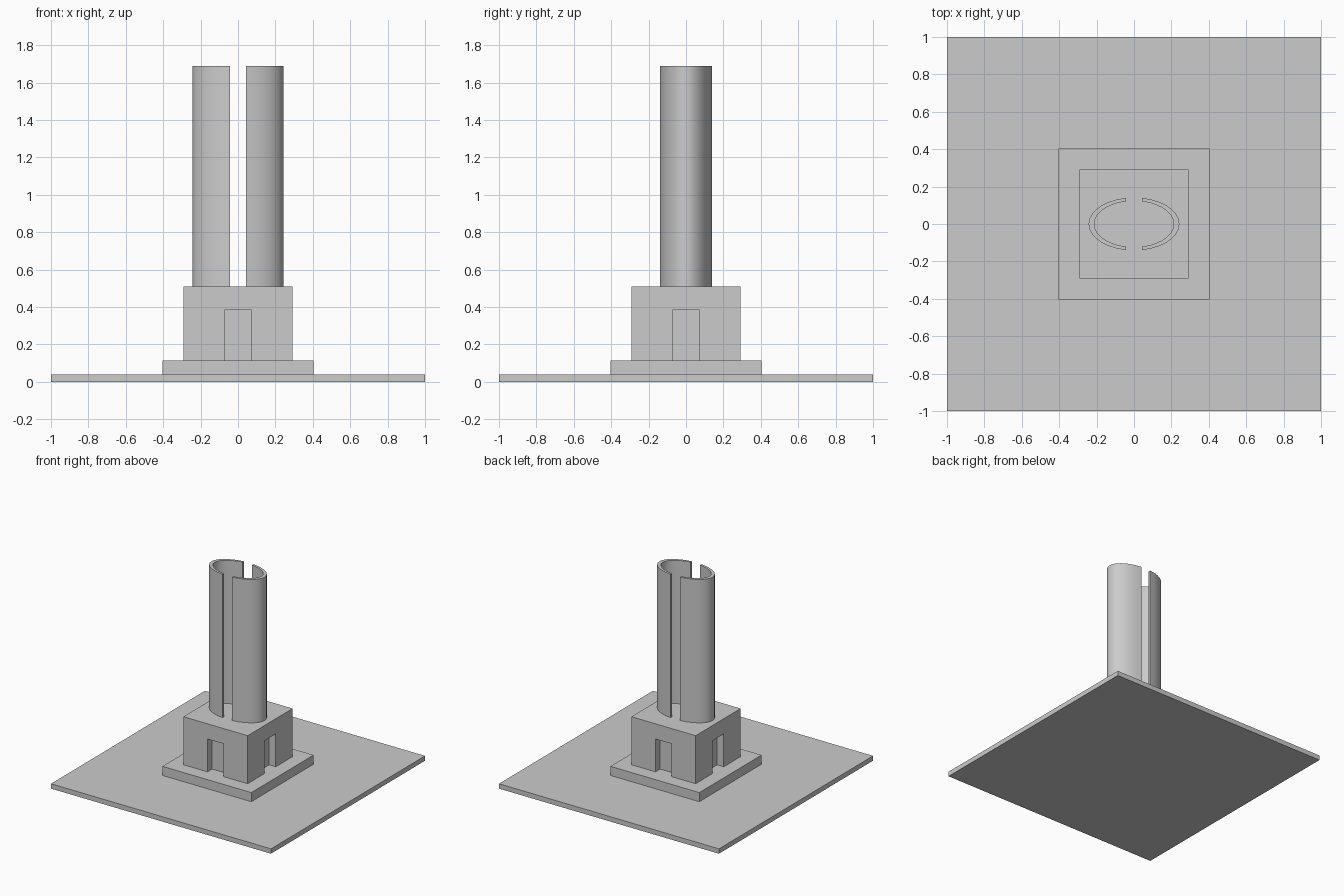
import bpy, bmesh, math

if "Cube" in bpy.data.objects:
    bpy.data.objects.remove(bpy.data.objects["Cube"])


def box(name, half_x, half_y, z0, z1, y=0.0):
    """Axis-aligned box spanning z0..z1, centred on x = 0 and the given y."""
    bpy.ops.mesh.primitive_cube_add(size=2, location=(0, 0, 0))
    ob = bpy.context.object
    ob.name = name
    for v in ob.data.vertices:
        v.co = (v.co.x * half_x, v.co.y * half_y + y, z0 if v.co.z < 0 else z1)
    return ob


SLAB, PLINTH, BLOCK, TOP = 0.04, 0.115, 0.51, 1.688

# Ground slab, plinth and block
box("ground_slab", 1.0, 1.0, 0.0, SLAB)
box("plinth", 0.404, 0.404, SLAB, PLINTH)
block = box("base_block", 0.292, 0.292, PLINTH, BLOCK)

# Shallow doorway recess in each of the four walls
for i in range(4):
    cutter = box(f"doorway_cutter_{i + 1}", 0.073, 0.06, PLINTH - 0.05, 0.385, y=-0.292)
    cutter.rotation_euler.z = i * math.pi / 2
    cutter.hide_render = True
    cutter.hide_set(True)
    cut = block.modifiers.new(f"doorway_{i + 1}", "BOOLEAN")
    cut.operation = "DIFFERENCE"
    cut.solver = "EXACT"
    cut.object = cutter


# Half of an oval tube, cut off flat at x = GAP
GAP, STEPS = 0.044, 14


def half_oval(a, b):
    limit = math.acos(GAP / a)
    angles = [limit * (2 * k / STEPS - 1) for k in range(STEPS + 1)]
    return [(a * math.cos(t), b * math.sin(t)) for t in angles]


outer = half_oval(0.243, 0.1415)
inner = half_oval(0.2125, 0.1238)

bm = bmesh.new()
rings = [[[bm.verts.new((x, y, z)) for x, y in curve] for z in (BLOCK, TOP)]
         for curve in (outer, inner)]
(ob_, ot), (ib, it) = rings
for k in range(STEPS):
    bm.faces.new((ob_[k], ob_[k + 1], ot[k + 1], ot[k]))
    bm.faces.new((ib[k + 1], ib[k], it[k], it[k + 1]))
    bm.faces.new((ot[k], ot[k + 1], it[k + 1], it[k]))
    bm.faces.new((ob_[k + 1], ob_[k], ib[k], ib[k + 1]))
for k in (0, STEPS):
    bm.faces.new((ob_[k], ot[k], it[k], ib[k]))
bmesh.ops.recalc_face_normals(bm, faces=bm.faces)
mesh = bpy.data.meshes.new("tower_shells")
bm.to_mesh(mesh)
bm.free()
tower = bpy.data.objects.new("tower_shells", mesh)
bpy.context.collection.objects.link(tower)

# Smooth curved walls with sharp rims, then the opposite shell by mirroring
bpy.ops.object.select_all(action="DESELECT")
tower.select_set(True)
bpy.context.view_layer.objects.active = tower
bpy.ops.object.shade_smooth_by_angle(angle=math.radians(35))
tower.modifiers.new("opposite_shell", "MIRROR").use_axis = (True, False, False)
